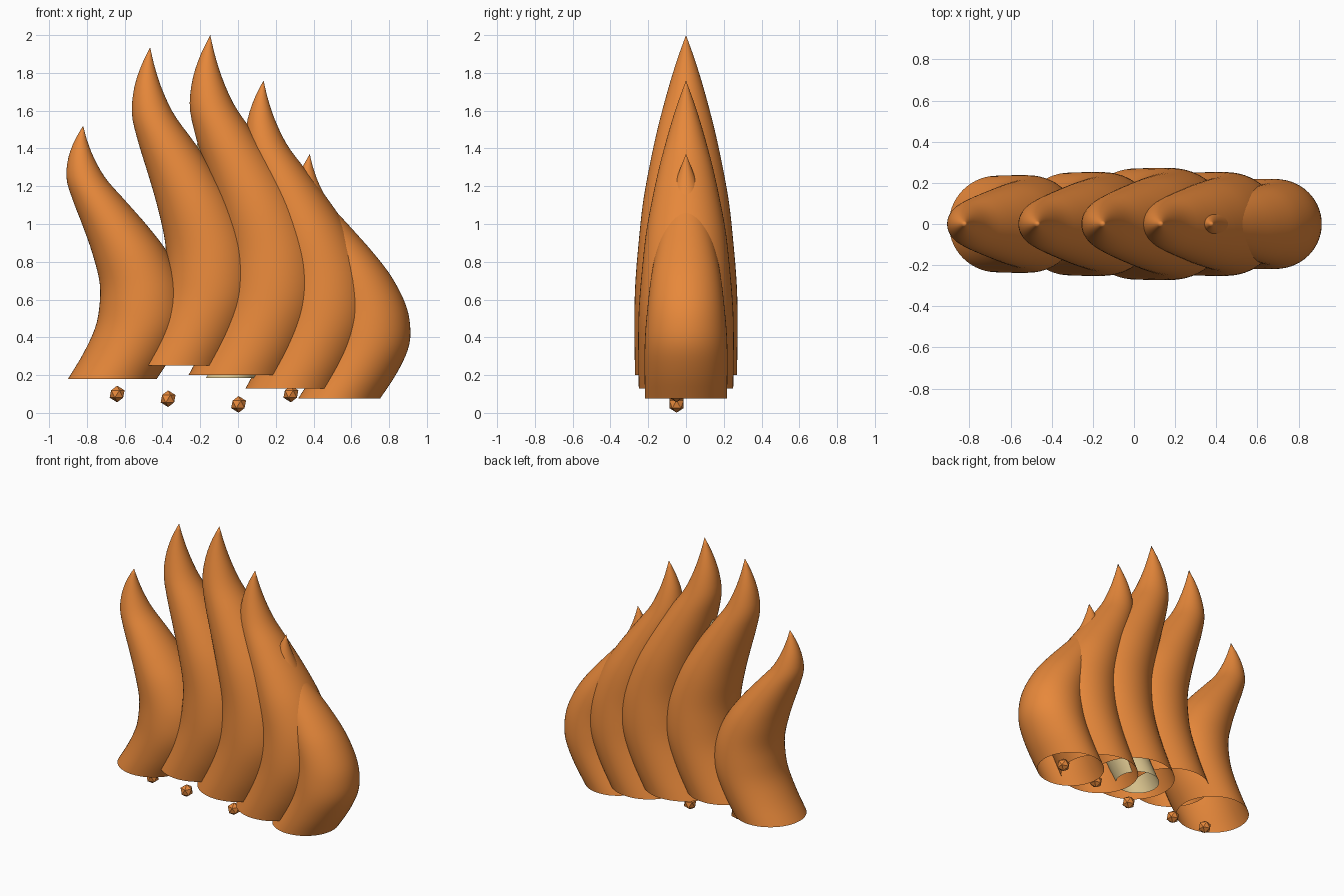
import bpy, bmesh, math

if "Cube" in bpy.data.objects:
    bpy.data.objects.remove(bpy.data.objects["Cube"])


def material(name, rgb):
    m = bpy.data.materials.new(name)
    m.diffuse_color = (*rgb, 1)
    m.use_nodes = True
    m.node_tree.nodes["Principled BSDF"].inputs["Base Color"].default_value = m.diffuse_color
    return m


ORANGE = material("flame_orange", (0.80, 0.247, 0.043))
PALE = material("pale_yellow", (0.75, 0.59, 0.29))

# Flame shape by height fraction: (fraction, sideways sway, relative radius)
SHAPE = [(0, 0, 1), (0.1, 0.083, 1.01), (0.2, 0.145, 1.01), (0.28, 0.163, 0.99),
         (0.38, 0.152, 0.935), (0.5, 0.092, 0.85), (0.6, 0.018, 0.735),
         (0.71, -0.075, 0.58), (0.79, -0.138, 0.445), (0.87, -0.165, 0.295),
         (0.94, -0.167, 0.145), (1, -0.155, 0)]


def sample(t, k):
    """Smooth cubic interpolation of column k of SHAPE."""
    n = len(SHAPE)

    def slope(i):
        a, b = SHAPE[max(i - 1, 0)], SHAPE[min(i + 1, n - 1)]
        return (b[k] - a[k]) / (b[0] - a[0])

    i = max(j for j in range(n - 1) if SHAPE[j][0] <= t)
    p, q = SHAPE[i], SHAPE[i + 1]
    h = q[0] - p[0]
    u = (t - p[0]) / h
    return ((2 * u**3 - 3 * u**2 + 1) * p[k] + (u**3 - 2 * u**2 + u) * h * slope(i)
            + (3 * u**2 - 2 * u**3) * q[k] + (u**3 - u**2) * h * slope(i + 1))


def flame(name, x, radius, bottom, top, mat, lean=0.0, rings=40, sides=56):
    """Swaying tongue of fire, pointed at the top and open at the bottom."""
    bm = bmesh.new()
    prev = None
    for j in range(rings):
        t = j / rings
        cx = x + sample(t, 1) * (1 + lean * (1 - t))
        r = radius * sample(t, 2)
        z = bottom + t * (top - bottom)
        ring = [bm.verts.new((cx + r * math.cos(a), r * math.sin(a), z))
                for a in (2 * math.pi * i / sides for i in range(sides))]
        if prev:
            for i in range(sides):
                k = (i + 1) % sides
                bm.faces.new((prev[i], prev[k], ring[k], ring[i]))
        prev = ring
    tip = bm.verts.new((x + SHAPE[-1][1], 0, top))
    for i in range(sides):
        bm.faces.new((prev[i], prev[(i + 1) % sides], tip))
    for f in bm.faces:
        f.smooth = True
    finish(name, bm, mat)


def finish(name, bm, mat):
    me = bpy.data.meshes.new(name)
    bm.to_mesh(me)
    bm.free()
    me.materials.append(mat)
    bpy.context.collection.objects.link(bpy.data.objects.new(name, me))


# Row of five flames
for i, (x, r, z0, z1, lean) in enumerate([(-0.665, 0.235, 0.18, 1.52, 0),
                                          (-0.31, 0.25, 0.25, 1.935, 0.08),
                                          (0.008, 0.27, 0.20, 2.0, 0.18),
                                          (0.29, 0.25, 0.13, 1.76, 0.08),
                                          (0.535, 0.217, 0.075, 1.37, 0)]):
    flame(f"flame_{i + 1}", x, r, z0, z1, ORANGE, lean)

# Pale core hidden inside the middle flame
flame("inner_flame", -0.03, 0.14, 0.185, 1.5, PALE)

# Faceted embers below the flames
for i, (x, z) in enumerate([(-0.64, 0.10), (-0.37, 0.075), (0.003, 0.045),
                            (0.28, 0.10), (0.555, 0.12)]):
    bm = bmesh.new()
    bmesh.ops.create_icosphere(bm, subdivisions=1, radius=0.044)
    bmesh.ops.translate(bm, verts=bm.verts, vec=(x, -0.05, z))
    finish(f"ember_{i + 1}", bm, ORANGE)
